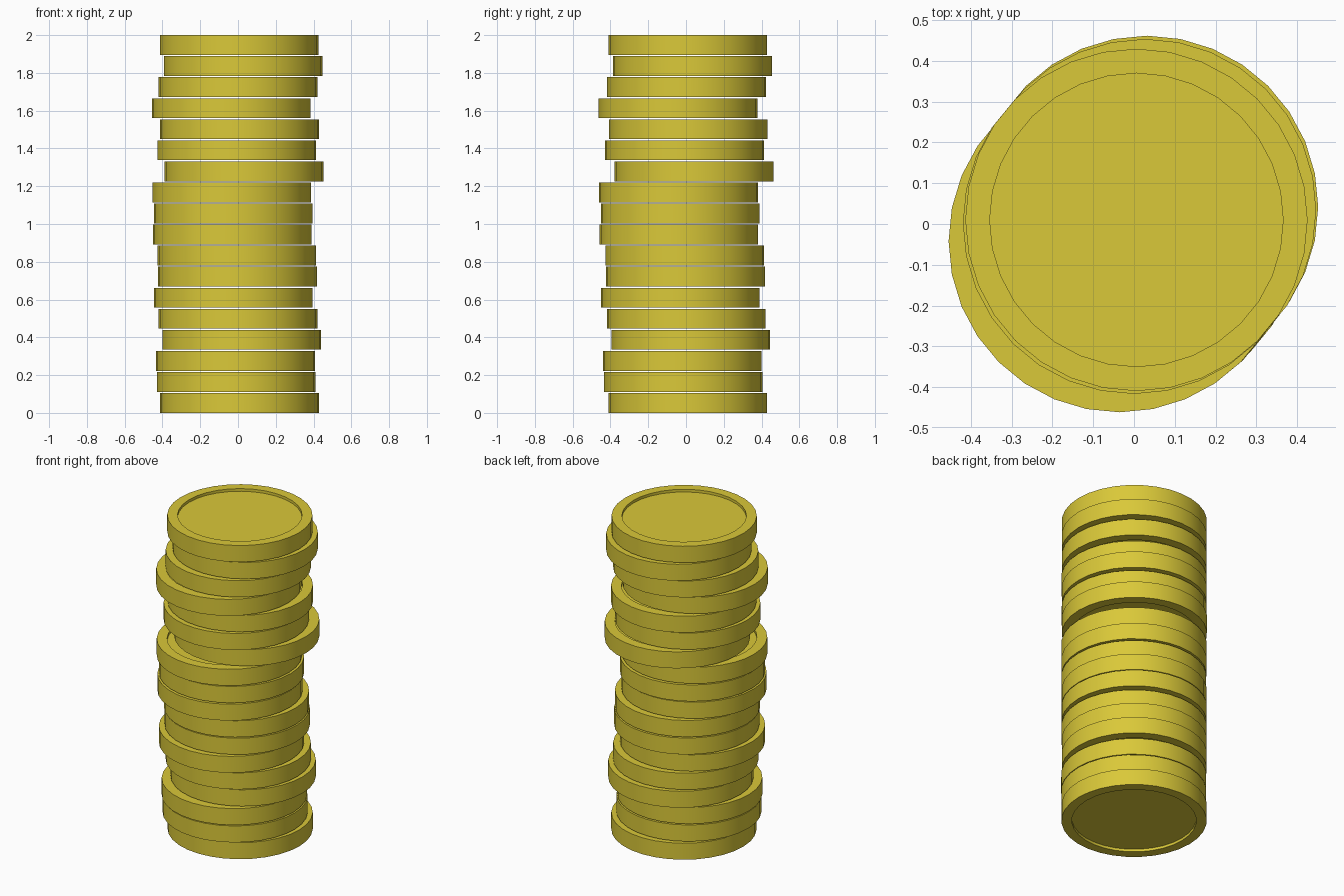
import bpy, bmesh, math

if "Cube" in bpy.data.objects:
    bpy.data.objects.remove(bpy.data.objects["Cube"])

# One flat gold colour
gold = bpy.data.materials.new("gold_yellow")
gold.diffuse_color = (0.70, 0.58, 0.04, 1)
gold.use_nodes = True
gold.node_tree.nodes["Principled BSDF"].inputs["Base Color"].default_value = gold.diffuse_color

RADIUS, RIM, THICK, RECESS, SIDES = 0.42, 0.36, 0.105, 0.017, 32
PITCH = (2.0 - THICK) / 17

# Sideways slide of each coin, bottom to top
OFFSETS = [(.008, .01), (-.01, -.015), (-.013, -.019), (.019, .025), (0, .002),
           (-.025, -.03), (-.003, -.003), (-.006, -.007), (-.03, -.038),
           (-.025, -.03), (-.033, -.04), (.032, .042), (-.007, -.008),
           (.008, .012), (-.035, -.042), (0, .003), (.027, .034), (.006, .01)]


def coin_mesh():
    """Lathe a coin with a raised rim and a recess on both faces."""
    profile = [(RIM, RECESS), (RIM, 0), (RADIUS, 0),
               (RADIUS, THICK), (RIM, THICK), (RIM, THICK - RECESS)]
    bm = bmesh.new()
    rings = []
    for r, z in profile:
        rings.append([bm.verts.new((r * math.cos(2 * math.pi * i / SIDES),
                                    r * math.sin(2 * math.pi * i / SIDES), z))
                      for i in range(SIDES)])
    for a, b in zip(rings, rings[1:]):
        for i in range(SIDES):
            j = (i + 1) % SIDES
            bm.faces.new((a[i], a[j], b[j], b[i]))
    bm.faces.new(rings[0][::-1])
    bm.faces.new(rings[-1])
    bmesh.ops.recalc_face_normals(bm, faces=bm.faces)
    me = bpy.data.meshes.new("coin")
    bm.to_mesh(me)
    bm.free()
    me.materials.append(gold)
    return me


# Stack of coins sharing one mesh, smooth around the rim
mesh = coin_mesh()
for k, (x, y) in enumerate(OFFSETS):
    coin = bpy.data.objects.new(f"coin_{k + 1:02d}", mesh)
    coin.location = (x, y, k * PITCH)
    bpy.context.collection.objects.link(coin)
mesh.shade_smooth()
mesh.set_sharp_from_angle(angle=math.radians(30))
